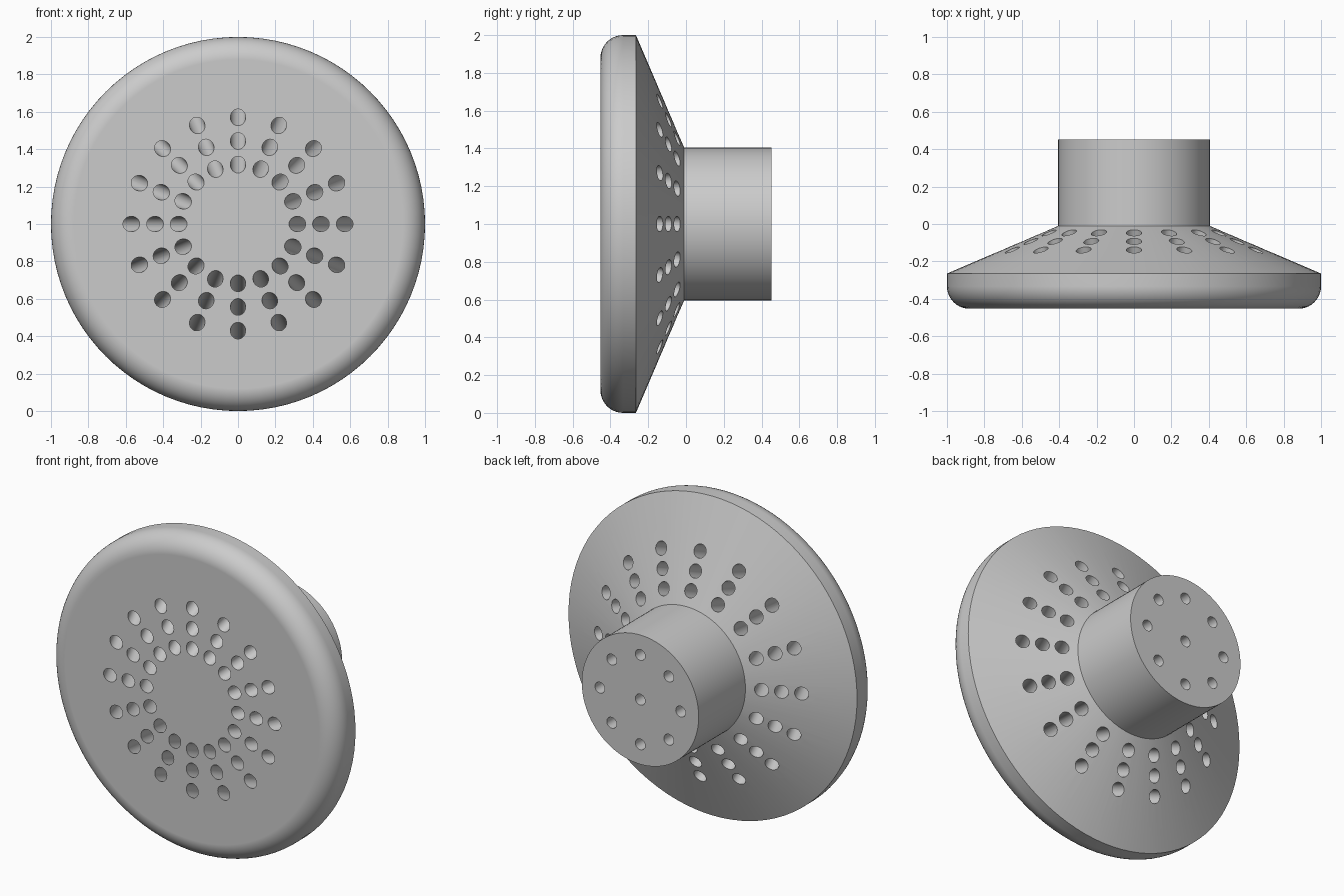
import bpy, bmesh, math
from mathutils import Matrix, Vector

cube = bpy.data.objects.get("Cube")
if cube:
    bpy.data.objects.remove(cube, do_unlink=True)

grey = bpy.data.materials.new("plain grey")
grey.use_nodes = True
grey.diffuse_color = (0.6, 0.6, 0.6, 1)
grey.node_tree.nodes["Principled BSDF"].inputs["Base Color"].default_value = (0.6, 0.6, 0.6, 1)

SEGMENTS = 96
FRONT, BACK = -0.453, 0.453
RIM_BACK, HUB_START = -0.265, -0.01
HUB_R, ROUND = 0.405, 0.12
CENTRE = Vector((0, 0, 1))


def make_object(name, bm):
    bmesh.ops.recalc_face_normals(bm, faces=bm.faces)
    mesh = bpy.data.meshes.new(name)
    bm.to_mesh(mesh)
    bm.free()
    obj = bpy.data.objects.new(name, mesh)
    bpy.context.collection.objects.link(obj)
    mesh.materials.append(grey)
    return obj


# Turned body: rounded rim, conical back and hub
profile = [(1 - ROUND + ROUND * math.sin(t), FRONT + ROUND - ROUND * math.cos(t))
           for t in (math.radians(9 * i) for i in range(11))]
profile += [(1, RIM_BACK), (HUB_R, HUB_START), (HUB_R, BACK)]
bm = bmesh.new()
rings = []
for r, y in profile:
    rings.append([bm.verts.new((r * math.cos(a), y, 1 + r * math.sin(a)))
                  for a in (math.tau * i / SEGMENTS for i in range(SEGMENTS))])
for low, high in zip(rings, rings[1:]):
    for i in range(SEGMENTS):
        j = (i + 1) % SEGMENTS
        bm.faces.new((low[i], low[j], high[j], high[i]))
bm.faces.new(rings[0])
bm.faces.new(rings[-1])
body = make_object("perforated_disc_with_hub", bm)


# Hole cutters
def add_hole(bm, middle, direction, radius, length):
    turn = direction.to_track_quat('Z', 'Y').to_matrix().to_4x4()
    bmesh.ops.create_cone(bm, cap_ends=True, segments=32, radius1=radius, radius2=radius,
                          depth=length, matrix=Matrix.Translation(middle) @ turn)


bm = bmesh.new()
tilt = math.atan2(HUB_START - RIM_BACK, 1 - HUB_R)
for k in range(16):
    a = math.tau * k / 16
    out = Vector((math.cos(a), 0, math.sin(a)))
    # Through holes square to the conical back
    direction = out * math.sin(tilt) + Vector((0, math.cos(tilt), 0))
    for r in (0.57, 0.443, 0.317):
        start = CENTRE + out * r + Vector((0, FRONT, 0))
        add_hole(bm, start + direction * 0.2, direction, 0.041, 0.8)
    # Blind holes in the hub end
    if k % 2 == 0:
        add_hole(bm, CENTRE + out * 0.28 + Vector((0, BACK, 0)), Vector((0, 1, 0)), 0.034, 0.4)
add_hole(bm, CENTRE + Vector((0, BACK, 0)), Vector((0, 1, 0)), 0.034, 0.4)
cutter = make_object("hole_cutter", bm)
cutter.hide_render = True

bpy.ops.object.select_all(action='DESELECT')
bpy.context.view_layer.objects.active = body
body.select_set(True)
cut = body.modifiers.new("holes", 'BOOLEAN')
cut.operation = 'DIFFERENCE'
cut.solver = 'EXACT'
cut.object = cutter
bpy.ops.object.modifier_apply(modifier=cut.name)
bpy.data.objects.remove(cutter, do_unlink=True)

# Smooth shading with crisp edges
bpy.ops.object.shade_smooth_by_angle(angle=math.radians(30))
weighted = body.modifiers.new("weighted normals", 'WEIGHTED_NORMAL')
weighted.keep_sharp = True
